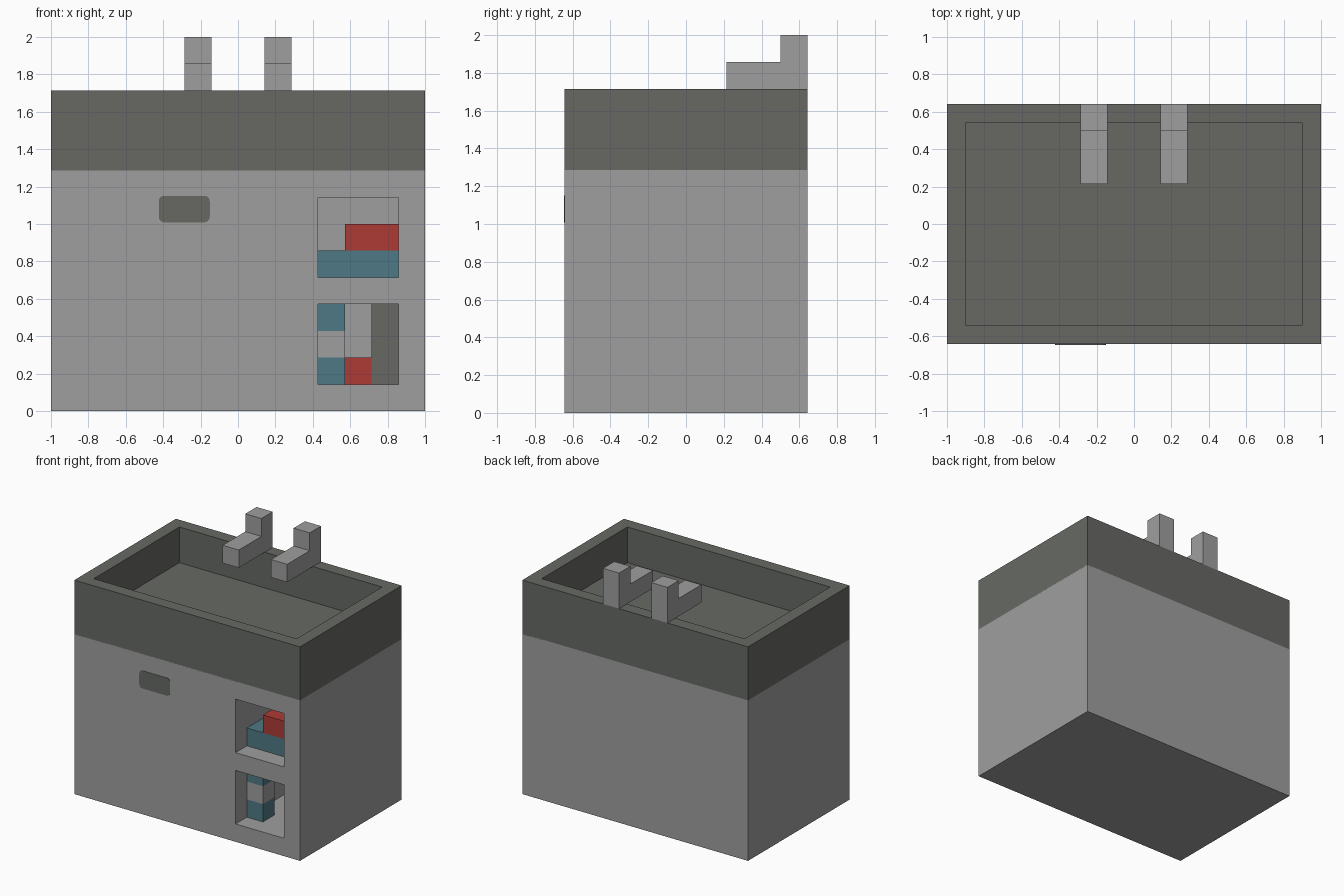
import bpy, bmesh, math
from mathutils import Vector

cube = bpy.data.objects.get("Cube")
if cube:
    bpy.data.objects.remove(cube, do_unlink=True)

U = 1 / 7            # module: the whole model sits on this grid
FRONT = -4.5         # front plane, in modules


def lin(c):
    c /= 255
    return c / 12.92 if c <= 0.04045 else ((c + 0.055) / 1.055) ** 2.4


def material(name, *rgb):
    m = bpy.data.materials.new(name)
    m.use_nodes = True
    col = (*[lin(c) for c in rgb], 1)
    m.diffuse_color = col
    m.node_tree.nodes["Principled BSDF"].inputs["Base Color"].default_value = col
    return m


GREY = material("light grey", 159, 159, 159)
DARK = material("dark grey", 103, 105, 100)
RED = material("red", 174, 59, 53)
TEAL = material("teal", 79, 121, 133)


def box_bm(x0, x1, y0, y1, z0, z1):
    """Box with its extents given in modules."""
    bm = bmesh.new()
    bmesh.ops.create_cube(bm, size=1)
    for v in bm.verts:
        v.co = Vector((x0 if v.co.x < 0 else x1,
                       y0 if v.co.y < 0 else y1,
                       z0 if v.co.z < 0 else z1)) * U
    return bm


def finish(bm, name, mat):
    bmesh.ops.recalc_face_normals(bm, faces=bm.faces)
    me = bpy.data.meshes.new(name)
    bm.to_mesh(me)
    bm.free()
    me.materials.append(mat)
    ob = bpy.data.objects.new(name, me)
    bpy.context.collection.objects.link(ob)
    return ob


def push(bm, face, offset):
    """Extrude one face by an offset, to sink a recess."""
    new = bmesh.ops.extrude_discrete_faces(bm, faces=[face])["faces"][0]
    bmesh.ops.translate(bm, verts=new.verts, vec=Vector(offset) * U)


def face_at(bm, normal, centre):
    n, c = Vector(normal), Vector(centre) * U
    return min((f for f in bm.faces if f.normal.dot(n) > 0.9),
               key=lambda f: (f.calc_center_median() - c).length)


# Cabinet body with two square display niches
bm = box_bm(-7, 7, FRONT, 4.5, 0, 9)
cuts = [((1, 0, 0), (x, 0, 0)) for x in (3, 6)]
cuts += [((0, 0, 1), (0, 0, z)) for z in (1, 4, 5, 8)]
for no, co in cuts:
    bmesh.ops.bisect_plane(bm, geom=bm.verts[:] + bm.edges[:] + bm.faces[:],
                           plane_co=Vector(co) * U, plane_no=no)
bm.normal_update()
for zc in (2.5, 6.5):
    push(bm, face_at(bm, (0, -1, 0), (4.5, FRONT, zc)), (0, 5, 0))
bm.normal_update()
bmesh.ops.delete(bm, geom=[f for f in bm.faces
                           if f.calc_center_median().z > 8.99 * U], context="FACES")
finish(bm, "cabinet_body", GREY)

# Dark basin: open box with a one-module rim
bm = box_bm(-7, 7, FRONT, 4.5, 8.96, 12)
bm.normal_update()
top = face_at(bm, (0, 0, 1), (0, 0, 12))
bmesh.ops.inset_individual(bm, faces=[top], thickness=U, depth=0)
push(bm, top, (0, 0, -2))
bm.normal_update()
bmesh.ops.delete(bm, geom=[f for f in bm.faces
                           if f.calc_center_median().z < 8.97 * U], context="FACES")
finish(bm, "basin", DARK)

# Pair of L-shaped taps on the back rim
L_PROFILE = [(1.5, 12), (4.5, 12), (4.5, 14), (3.5, 14), (3.5, 13), (1.5, 13)]
for name, x in (("right_tap", -2), ("left_tap", 1)):
    bm = bmesh.new()
    side = bm.faces.new([bm.verts.new(Vector((x, y, z)) * U) for y, z in L_PROFILE])
    ext = bmesh.ops.extrude_face_region(bm, geom=[side], use_keep_orig=True)["geom"]
    bmesh.ops.translate(bm, vec=(U, 0, 0),
                        verts=[g for g in ext if isinstance(g, bmesh.types.BMVert)])
    finish(bm, name, GREY)

# Rounded plate on the front
bm = bmesh.new()
cx, cz, hw, hh, r = -0.287, 1.08, 0.136, 0.071, 0.028
ring = []
for i, (sx, sz) in enumerate(((1, 1), (-1, 1), (-1, -1), (1, -1))):
    for k in range(6):
        a = math.pi / 2 * (i + k / 5)
        ring.append(bm.verts.new((cx + sx * (hw - r) + r * math.cos(a), FRONT * U,
                                  cz + sz * (hh - r) + r * math.sin(a))))
plate = bm.faces.new(ring)
ext = bmesh.ops.extrude_face_region(bm, geom=[plate], use_keep_orig=True)["geom"]
bmesh.ops.translate(bm, vec=(0, -0.003, 0),
                    verts=[g for g in ext if isinstance(g, bmesh.types.BMVert)])
finish(bm, "front_plate", DARK)

# Blocks inside the niches: x range, depth range behind the front, z range
BLOCKS = [
    ("upper_shelf_block", TEAL, 3, 6, 1, 3, 5, 6),
    ("upper_red_block", RED, 4, 6, 1, 2, 6, 7),
    ("column_base", TEAL, 3, 4, 1, 2, 1, 2),
    ("column_middle", GREY, 3, 4, 1, 2, 2, 3),
    ("column_top", TEAL, 3, 4, 1, 2, 3, 4),
    ("lower_red_block", RED, 4, 5, 3, 4, 1, 2),
    ("lower_dark_post", DARK, 5, 6, 3, 4, 1, 4),
]
for name, mat, x0, x1, d0, d1, z0, z1 in BLOCKS:
    finish(box_bm(x0, x1, FRONT + d0, FRONT + d1, z0, z1), name, mat)
